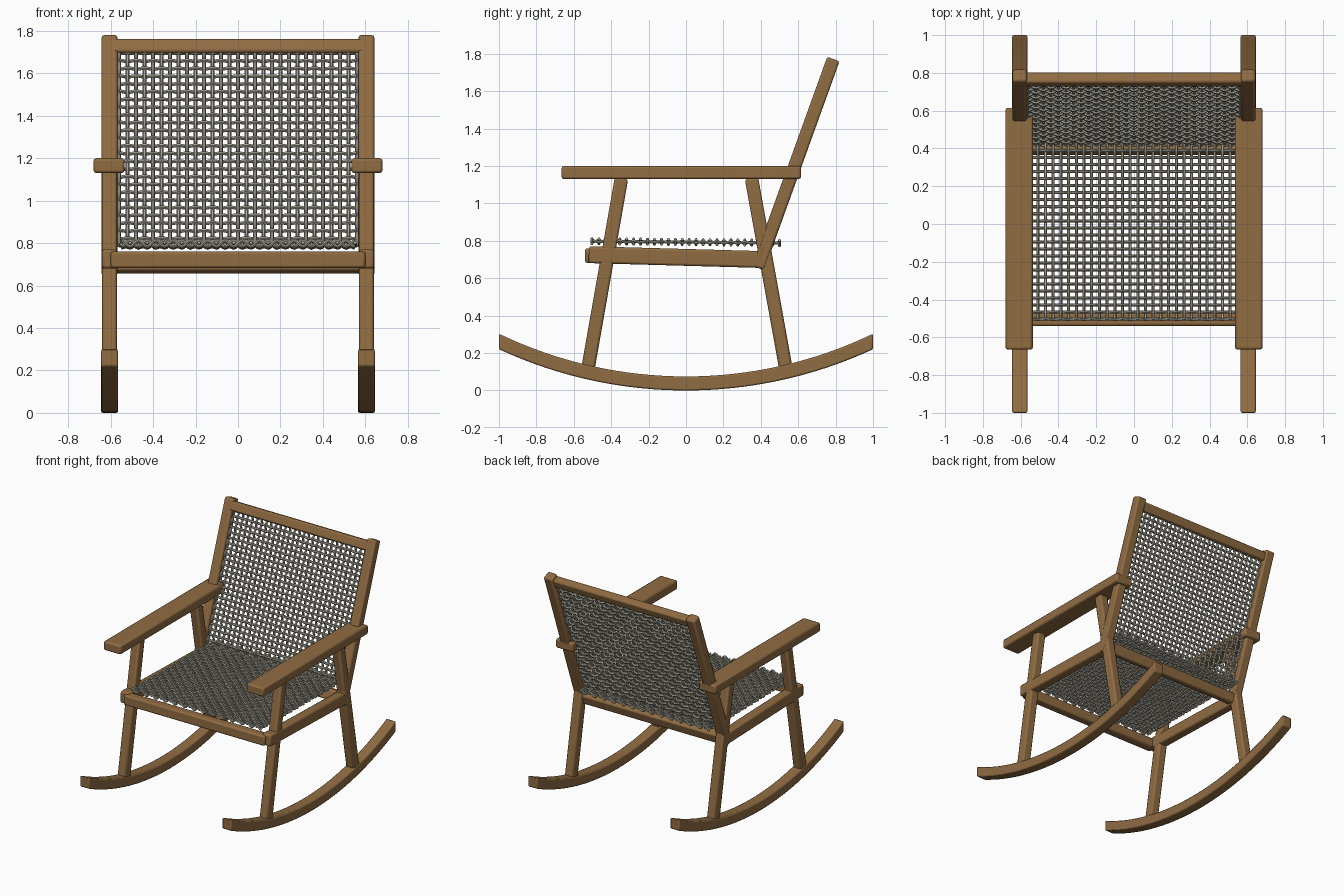
import bpy, math
from mathutils import Vector

cube = bpy.data.objects.get("Cube")
if cube:
    bpy.data.objects.remove(cube, do_unlink=True)


def make_material(name, rgb):
    m = bpy.data.materials.new(name)
    m.use_nodes = True
    m.diffuse_color = (*rgb, 1)
    m.node_tree.nodes["Principled BSDF"].inputs["Base Color"].default_value = (*rgb, 1)
    return m


wood = make_material("warm wood", (0.28, 0.15, 0.055))
cord = make_material("grey cord", (0.40, 0.39, 0.32))


def finish(obj, mat, bevel=0.0):
    obj.data.materials.append(mat)
    if bevel:
        mod = obj.modifiers.new("rounded edges", 'BEVEL')
        mod.width = bevel
        mod.segments = 2
        mod.limit_method = 'ANGLE'
    bpy.ops.object.select_all(action='DESELECT')
    bpy.context.view_layer.objects.active = obj
    obj.select_set(True)
    bpy.ops.object.shade_smooth_by_angle(angle=math.radians(35))


def beam(name, x, width, start, end, depth, bevel=0.012):
    """Bar running from start to end, both (y, z), in the plane at x."""
    a, b = Vector((x, *start)), Vector((x, *end))
    d = b - a
    bpy.ops.mesh.primitive_cube_add(size=1, location=(a + b) / 2)
    o = bpy.context.object
    o.name = name
    o.scale = (width, depth, d.length)
    o.rotation_euler.x = math.atan2(-d.y, d.z)
    bpy.ops.object.transform_apply(location=False, rotation=False, scale=True)
    finish(o, wood, bevel)


def rocker(name, x, width):
    """Arc-shaped runner with upright cut ends."""
    radius, thick, n = 2.38, 0.075, 32
    verts, faces = [], []
    for i in range(n + 1):
        y = -1 + 2 * i / n
        low = radius - math.sqrt(radius ** 2 - y ** 2)
        top = radius - math.sqrt((radius - thick) ** 2 - y ** 2)
        verts += [(x + s * width / 2, y, z) for s, z in ((-1, low), (1, low), (1, top), (-1, top))]
    for i in range(n):
        for k in range(4):
            a, b = 4 * i + k, 4 * i + (k + 1) % 4
            faces.append((a, b, b + 4, a + 4))
    faces += [(3, 2, 1, 0), tuple(4 * n + k for k in range(4))]
    me = bpy.data.meshes.new(name)
    me.from_pydata(verts, [], faces)
    o = bpy.data.objects.new(name, me)
    bpy.context.collection.objects.link(o)
    finish(o, wood, 0.008)


def strands(name, paths, radius):
    """Cords swept along a list of point paths."""
    cu = bpy.data.curves.new(name, 'CURVE')
    cu.dimensions = '3D'
    cu.bevel_depth = radius
    cu.bevel_resolution = 1
    cu.use_fill_caps = True
    for path in paths:
        sp = cu.splines.new('POLY')
        sp.points.add(len(path) - 1)
        for p, co in zip(sp.points, path):
            p.co = (*co, 1)
    o = bpy.data.objects.new(name, cu)
    bpy.context.collection.objects.link(o)
    bpy.ops.object.select_all(action='DESELECT')
    bpy.context.view_layer.objects.active = o
    o.select_set(True)
    bpy.ops.object.convert(target='MESH')
    finish(bpy.context.object, cord)


def weave(name, start, end, half, nx, nv, radius, amp_across, amp_along):
    """Woven panel spanning x = -half..half and start..end in (y, z)."""
    a, b = Vector((0, *start)), Vector((0, *end))
    normal = Vector((1, 0, 0)).cross(b - a).normalized()

    def point(u, v, lift):
        return a.lerp(b, v) + Vector((half * (2 * u - 1), 0, 0)) + normal * lift

    def wave(t, i, amp):
        return amp * math.cos(math.pi * (t + i))

    across = [[point(j / (4 * nx), i / nv, wave(j / 4, i, amp_across))
               for j in range(4 * nx + 1)] for i in range(nv + 1)]
    along = [[point(i / nx, j / (4 * nv), -wave(j / 4, i, amp_along))
              for j in range(4 * nv + 1)] for i in range(nx + 1)]
    strands(name + "_cross_cords", across, radius)
    strands(name + "_long_cords", along, radius)


# Side frames
for side, s in (("left", 1), ("right", -1)):
    x = s * 0.605
    rocker(side + "_rocker", x, 0.08)
    beam(side + "_front_leg", x, 0.07, (-0.527, 0.10), (-0.345, 1.135), 0.072)
    beam(side + "_back_leg", x, 0.07, (0.537, 0.10), (0.35, 1.135), 0.072)
    beam(side + "_back_post", x, 0.075, (0.385, 0.655), (0.788, 1.772), 0.07)
    beam(side + "_side_rail", x, 0.072, (-0.52, 0.726), (0.41, 0.70), 0.09)
    beam(side + "_armrest", s * 0.608, 0.145, (-0.665, 1.165), (0.615, 1.165), 0.07)

# Cross rails
beam("front_rail", 0, 1.2, (-0.505, 0.682), (-0.505, 0.76), 0.07)
beam("back_rail", 0, 1.2, (0.395, 0.663), (0.42, 0.738), 0.07)
beam("top_rail", 0, 1.2, (0.753, 1.692), (0.777, 1.756), 0.06)

# Woven seat and back
weave("seat", (-0.503, 0.798), (0.50, 0.789), 0.55, 27, 27, 0.008, 0.014, 0.004)
weave("backrest", (0.425, 0.785), (0.755, 1.695), 0.56, 28, 25, 0.009, 0.008, 0.008)
